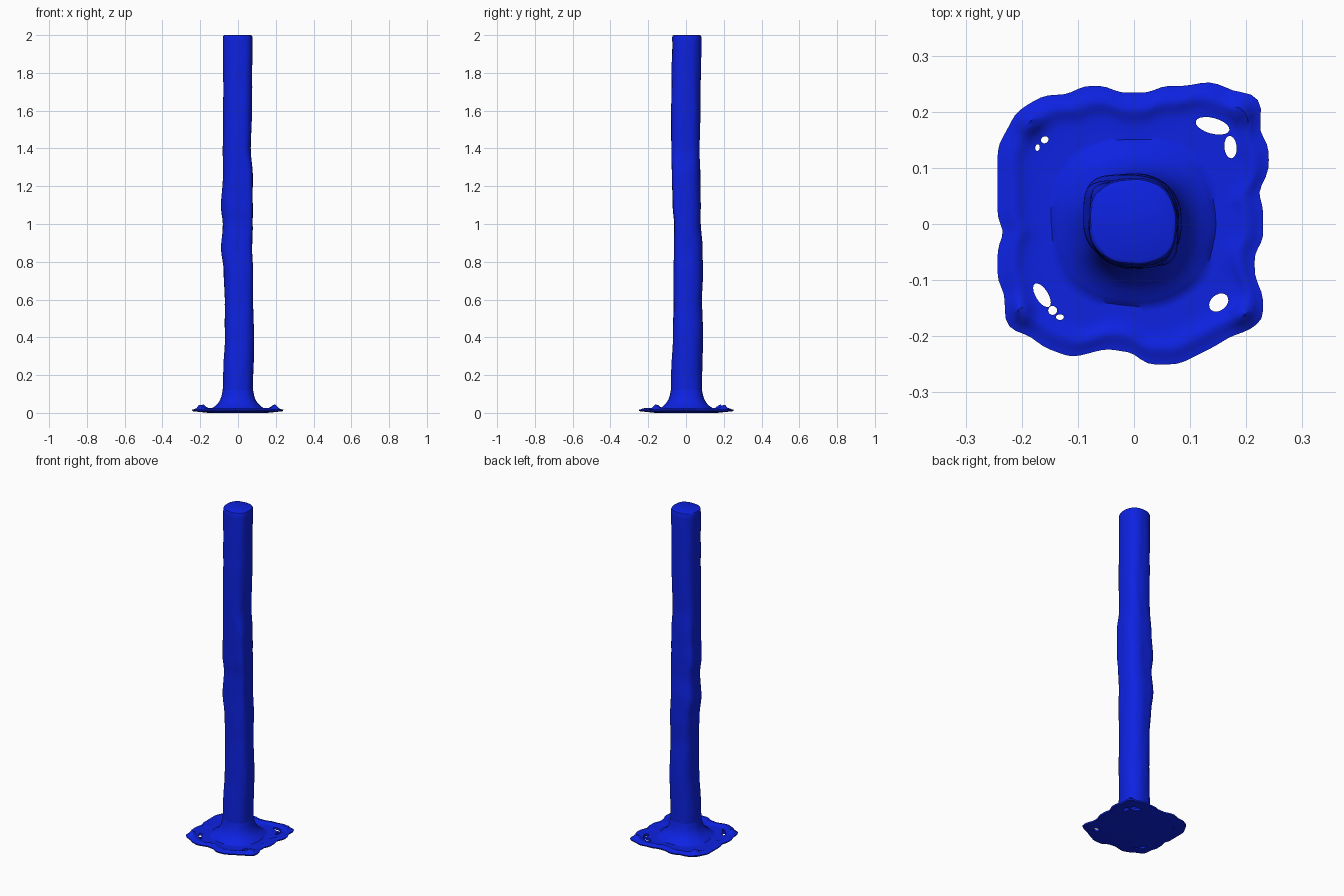
import bpy, bmesh, math
from mathutils import Matrix, Vector, noise

cube = bpy.data.objects.get("Cube")
if cube:
    bpy.data.objects.remove(cube, do_unlink=True)

SEGMENTS = 128
JOINT = 0.12          # height where the post meets the flared base
ANGLES = [2 * math.pi * i / SEGMENTS for i in range(SEGMENTS)]

blue = bpy.data.materials.new("deep_blue")
blue.use_nodes = True
blue.diffuse_color = (0.004, 0.016, 0.75, 1)
blue.node_tree.nodes["Principled BSDF"].inputs["Base Color"].default_value = blue.diffuse_color

# Post sections: height, left/right/front/back reach, corner squareness
SECTIONS = [
    (0.0, .085, .08, .08, .085, 2.3),
    (0.15, .08, .08, .08, .085, 2.3),
    (0.4, .07, .085, .07, .09, 2.5),
    (0.6, .07, .08, .065, .085, 3),
    (0.75, .075, .08, .065, .09, 3.5),
    (0.87, .09, .075, .063, .088, 4),
    (1.0, .08, .078, .063, .078, 4.5),
    (1.1, .09, .078, .07, .078, 5.5),
    (1.25, .08, .078, .075, .075, 5),
    (1.4, .08, .068, .078, .072, 3),
    (1.6, .078, .074, .078, .076, 3),
    (2.0, .08, .077, .073, .082, 2.5),
]


def lerp(a, b, t):
    return a + (b - a) * t


def post_radius(angle, z):
    """Radius of the uneven, partly squared post at one angle and height."""
    for low, high in zip(SECTIONS, SECTIONS[1:]):
        if z <= high[0]:
            break
    t = min(1, (z - low[0]) / (high[0] - low[0]))
    t = t * t * (3 - 2 * t)
    left, right, front, back, n = [lerp(a, b, t) for a, b in zip(low[1:], high[1:])]
    c, s = math.cos(angle), math.sin(angle)
    if c * s > 0:                       # two of the corners stay rounder
        n = 2.3
    a, b = (right if c > 0 else left), (back if s > 0 else front)
    r = (abs(c / a) ** n + abs(s / b) ** n) ** (-1 / n)
    return r + 0.002 * noise.noise(Vector((c * 2, s * 2, z * 9)))


def polar(r, angle, z):
    return (r * math.cos(angle), r * math.sin(angle), z)


def loft(name, rings, cap_start, cap_end):
    """Skin a list of point rings into one smooth object."""
    bm = bmesh.new()
    loops = [[bm.verts.new(p) for p in ring] for ring in rings]
    for a, b in zip(loops, loops[1:]):
        for i in range(SEGMENTS):
            j = (i + 1) % SEGMENTS
            bm.faces.new((a[i], a[j], b[j], b[i]))
    if cap_start:
        bm.faces.new(list(reversed(loops[0])))
    if cap_end:
        bm.faces.new(loops[-1])
    bmesh.ops.recalc_face_normals(bm, faces=bm.faces)
    mesh = bpy.data.meshes.new(name)
    bm.to_mesh(mesh)
    bm.free()
    mesh.materials.append(blue)
    obj = bpy.data.objects.new(name, mesh)
    bpy.context.collection.objects.link(obj)
    return obj


def smooth(obj):
    bpy.ops.object.select_all(action='DESELECT')
    obj.select_set(True)
    bpy.context.view_layer.objects.active = obj
    bpy.ops.object.shade_smooth_by_angle(angle=math.radians(40))


# Post, with a slightly rounded top edge
rings = []
for k in range(71):
    z = lerp(JOINT, 1.99, k / 70)
    rings.append([polar(post_radius(a, z), a, z) for a in ANGLES])
for inset, z in ((.003, 1.997), (.009, 2.0)):
    rings.append([polar(post_radius(a, z) - inset, a, z) for a in ANGLES])
post = loft("post", rings, False, True)

# Ragged outline of the base plate
OUTLINE = [
    (-.21, .2), (-.16, .23), (-.12, .23), (-.09, .246), (-.05, .246), (-.03, .234),
    (.03, .234), (.05, .246), (.1, .246), (.13, .255), (.16, .246), (.18, .234),
    (.21, .234), (.23, .21), (.22, .17), (.24, .14), (.24, .09), (.22, .06),
    (.23, .03), (.23, -.03), (.215, -.05), (.215, -.1), (.23, -.12), (.23, -.17),
    (.2, -.193), (.18, -.196), (.14, -.22), (.08, -.25), (.02, -.25), (0, -.23),
    (-.05, -.222), (-.11, -.238), (-.16, -.22), (-.19, -.196), (-.22, -.19), (-.23, -.17),
    (-.23, -.125), (-.243, -.1), (-.243, -.04), (-.23, -.016), (-.243, .01), (-.243, .07),
    (-.243, .14), (-.23, .16),
]
BOLTS = [(-.185, .18), (.19, .2), (.195, -.16), (-.2, -.155)]


def outline_radius(angle):
    """Distance from the centre to the outline along one direction."""
    ray = Vector((math.cos(angle), math.sin(angle)))
    for p, q in zip(OUTLINE, OUTLINE[1:] + OUTLINE[:1]):
        p, q = Vector(p), Vector(q)
        side = q - p
        det = ray.x * side.y - ray.y * side.x
        if abs(det) < 1e-9:
            continue
        r = (p.x * side.y - p.y * side.x) / det
        t = (p.x * ray.y - p.y * ray.x) / det
        if r > 0 and -1e-6 <= t <= 1 + 1e-6:
            return r
    return 0.24


REACH = [outline_radius(a) for a in ANGLES]
REACH = [(REACH[i - 1] + 2 * REACH[i] + REACH[(i + 1) % SEGMENTS]) / 4 for i in range(SEGMENTS)]


def plate_height(x, y, gap):
    z = 0.016 + 0.009 * math.exp(-((gap - .03) / .018) ** 2)
    for bx, by in BOLTS:
        z += 0.021 * math.exp(-((x - bx) ** 2 + (y - by) ** 2) / .018 ** 2)
    return z


# Flared base: collar, plate top with raised rim and bolts, flat underside
FLARE = [(0, JOINT), (.006, .09), (.014, .068), (.026, .05), (.04, .036), (.054, .027)]
rings = [[polar(post_radius(a, JOINT) + grow, a, z) for a in ANGLES] for grow, z in FLARE]
for k in range(1, 17):
    ring = []
    for a, reach in zip(ANGLES, REACH):
        r = lerp(post_radius(a, JOINT) + FLARE[-1][0], reach, k / 16)
        x, y, _ = polar(r, a, 0)
        z = plate_height(x, y, reach - r) + (.006 if k == 1 else 0)
        ring.append((x, y, z))
    rings.append(ring)
rings.append([polar(r - .003, a, .009) for a, r in zip(ANGLES, REACH)])
rings.append([polar(r * .65, a, 0) for a, r in zip(ANGLES, REACH)])
base = loft("flared_base", rings, True, True)

# Worn holes: centre x, y, half length, half width, turn in degrees
HOLES = [
    (.14, .175, .031, .014, -15), (.172, .137, .02, .011, 95),
    (.151, -.14, .019, .014, 40), (-.164, -.127, .024, .011, -58),
    (-.145, -.154, .008, .008, 0), (-.132, -.166, .007, .005, 0),
    (-.159, .15, .007, .006, 30), (-.172, .136, .006, .004, 80),
]
bm = bmesh.new()
for x, y, length, width, turn in HOLES:
    place = (Matrix.Translation((x, y, 0.02)) @ Matrix.Rotation(math.radians(turn), 4, 'Z')
             @ Matrix.Diagonal((length, width, 1, 1)))
    bmesh.ops.create_cone(bm, cap_ends=True, segments=20, radius1=1, radius2=1,
                          depth=0.2, matrix=place)
mesh = bpy.data.meshes.new("hole_cutter")
bm.to_mesh(mesh)
bm.free()
mesh.materials.append(blue)
cutter = bpy.data.objects.new("hole_cutter", mesh)
bpy.context.collection.objects.link(cutter)
cutter.hide_render = True

cut = base.modifiers.new("holes", 'BOOLEAN')
cut.operation = 'DIFFERENCE'
cut.solver = 'EXACT'
cut.object = cutter
bpy.context.view_layer.objects.active = base
bpy.ops.object.modifier_apply(modifier=cut.name)
bpy.data.objects.remove(cutter, do_unlink=True)

smooth(post)
smooth(base)
